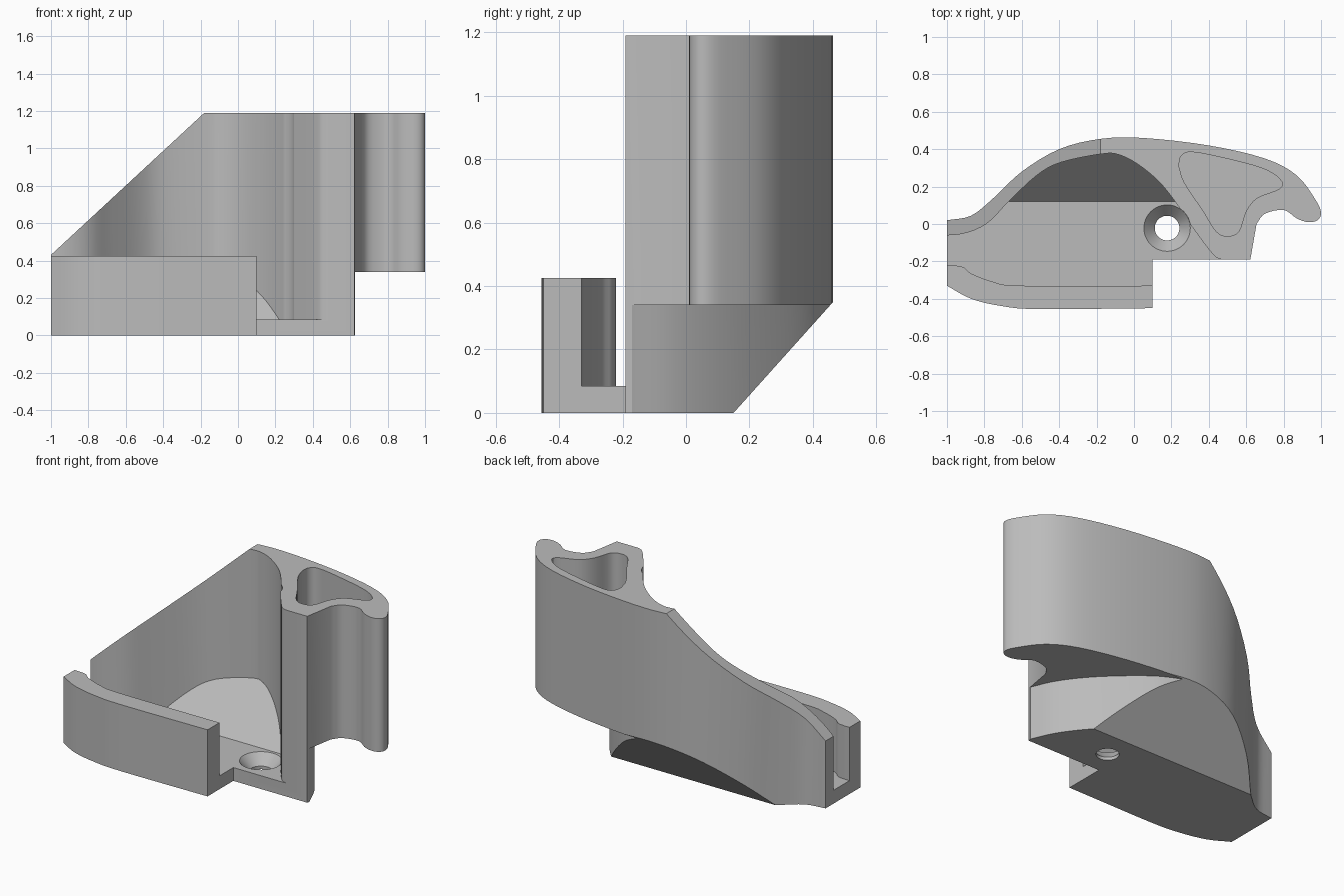
import bpy
import bmesh
import math
from mathutils import Vector

default_cube = bpy.data.objects.get("Cube")
if default_cube:
    bpy.data.objects.remove(default_cube, do_unlink=True)

TOP, FLOOR, OVERHANG, FRONT_TOP = 1.19, 0.085, 0.34, 0.425

grey = bpy.data.materials.new("plain grey")
grey.use_nodes = True
colour = (0.5, 0.5, 0.5, 1)
grey.diffuse_color = colour
grey.node_tree.nodes["Principled BSDF"].inputs["Base Color"].default_value = colour


def curve(points, steps=4):
    """Smooth open curve passing through the given points."""
    pts = [Vector(p) for p in points]
    pts = [pts[0] * 2 - pts[1]] + pts + [pts[-1] * 2 - pts[-2]]
    out = []
    for a, b, c, d in zip(pts, pts[1:], pts[2:], pts[3:]):
        for i in range(steps):
            t = i / steps
            out.append(0.5 * (2 * b + (c - a) * t + (2 * a - 5 * b + 4 * c - d) * t * t
                              + (3 * b - a - 3 * c + d) * t ** 3))
    return [tuple(p) for p in out] + [tuple(points[-1])]


def prism(name, outline, low, high, axis="z"):
    """Extrude a closed outline along one axis."""
    place = {"z": lambda u, v, w: (u, v, w),
             "y": lambda u, v, w: (u, w, v),
             "x": lambda u, v, w: (w, u, v)}[axis]
    bm = bmesh.new()
    face = bm.faces.new([bm.verts.new(place(u, v, low)) for u, v in outline])
    side = bmesh.ops.extrude_face_region(bm, geom=[face])["geom"]
    shift = Vector(place(0, 0, high - low))
    bmesh.ops.translate(bm, vec=shift, verts=[g for g in side if isinstance(g, bmesh.types.BMVert)])
    bmesh.ops.recalc_face_normals(bm, faces=bm.faces)
    mesh = bpy.data.meshes.new(name)
    bm.to_mesh(mesh)
    bm.free()
    obj = bpy.data.objects.new(name, mesh)
    bpy.context.collection.objects.link(obj)
    return obj


def cone(name, centre, low, high, r_low, r_high):
    bpy.ops.mesh.primitive_cone_add(vertices=48, radius1=r_low, radius2=r_high, depth=high - low,
                                    location=(*centre, (low + high) / 2))
    bpy.context.object.name = name
    return bpy.context.object


def cut(target, tool):
    """Subtract the tool from the target and discard the tool."""
    mod = target.modifiers.new("cut", "BOOLEAN")
    mod.operation, mod.solver, mod.object = "DIFFERENCE", "EXACT", tool
    bpy.context.view_layer.objects.active = target
    bpy.ops.object.modifier_apply(modifier=mod.name)
    bpy.data.objects.remove(tool, do_unlink=True)


# Plan curves of the walls
back_outer = curve([(-1, 0.02), (-0.87, 0.045), (-0.75, 0.14), (-0.6, 0.28), (-0.4, 0.4),
                    (-0.18, 0.455), (0.05, 0.46), (0.4, 0.42), (0.7, 0.35), (0.87, 0.26),
                    (0.97, 0.13), (1, 0.06), (0.98, 0.02), (0.93, 0.01), (0.87, 0.03),
                    (0.8, 0.075), (0.7, 0.055), (0.655, 0.0)])
front_outer = curve([(0.1, -0.45), (-0.5, -0.455), (-0.7, -0.44), (-0.87, -0.4), (-1, -0.33)])
back_inner = curve([(0.47, -0.19), (0.42, -0.16), (0.3, 0.0), (0.22, 0.12), (0.13, 0.23),
                    (0.02, 0.32), (-0.08, 0.37), (-0.17, 0.375), (-0.39, 0.33), (-0.52, 0.26),
                    (-0.67, 0.12), (-0.79, 0.0), (-0.93, -0.055), (-1.1, -0.06)])
front_inner = curve([(-1.1, -0.22), (-0.93, -0.225), (-0.87, -0.265), (-0.75, -0.31),
                     (-0.6, -0.33), (0.1, -0.33)])
under_curve = curve([(0.624, -0.17), (0.56, -0.03), (0.45, 0.12), (0.3, 0.27),
                     (0.15, 0.39), (0.0, 0.465)])
pocket_curve = curve([(0.24, 0.31), (0.25, 0.36), (0.3, 0.385), (0.45, 0.36), (0.68, 0.3),
                      (0.78, 0.24), (0.78, 0.19), (0.66, 0.14), (0.6, 0.07), (0.56, -0.04),
                      (0.5, -0.065), (0.44, -0.04), (0.37, 0.07), (0.27, 0.22), (0.24, 0.31)])

# Solid body over the whole plan
bracket = prism("bracket_body", back_outer + [(0.622, -0.19), (0.1, -0.19)] + front_outer, 0, TOP)

# Space below the overhanging end, and the slanted lower back
cut(bracket, prism("under_cutter", under_curve + [(0, 0.8), (1.3, 0.8), (1.3, -0.17)], -0.2, OVERHANG))
cut(bracket, prism("back_slant_cutter", [(0.15, 0), (0.5, 0.39), (0.9, 0.39), (0.9, -0.2), (-0.03, -0.2)],
                   -1.5, 1.5, "x"))

# Tray cavity with a ramp rising to the back wall
cavity = prism("cavity_cutter", front_inner + [(0.1, -0.7), (0.47, -0.7)] + back_inner, FLOOR, 2)
cut(cavity, prism("ramp", [(0.12, FLOOR), (0.6, 0.62), (0.6, -0.3), (0.12, -0.3)], -1.5, 1.5, "x"))
cut(bracket, cavity)

# Sloping top of the back wall, and the low front wall
cut(bracket, prism("slope_cutter", [(-1.2, 0.245), (-0.18, TOP), (-0.18, 1.6), (-1.2, 1.6)], -1, 1, "y"))
cut(bracket, prism("front_cutter", [(-1.3, -0.7), (0.25, -0.7), (0.25, -0.14), (-1.3, -0.14)],
                   FRONT_TOP, 1.6))

# Hollow in the tower, and the countersunk screw hole with tool clearance
cut(bracket, prism("pocket_cutter", pocket_curve[:-1], FRONT_TOP, 2))
screw = (0.177, -0.022)
cut(bracket, cone("clearance_cutter", screw, FLOOR, 1.5, 0.125, 0.125))
cut(bracket, cone("countersink_cutter", screw, 0.02, FLOOR + 0.001, 0.066, 0.125))
cut(bracket, cone("screw_hole_cutter", screw, -0.2, 0.2, 0.066, 0.066))

# Finish
bracket.data.materials.clear()
bracket.data.materials.append(grey)
bpy.ops.object.select_all(action="DESELECT")
bracket.select_set(True)
bpy.context.view_layer.objects.active = bracket
bpy.ops.object.shade_smooth_by_angle(angle=math.radians(25))
